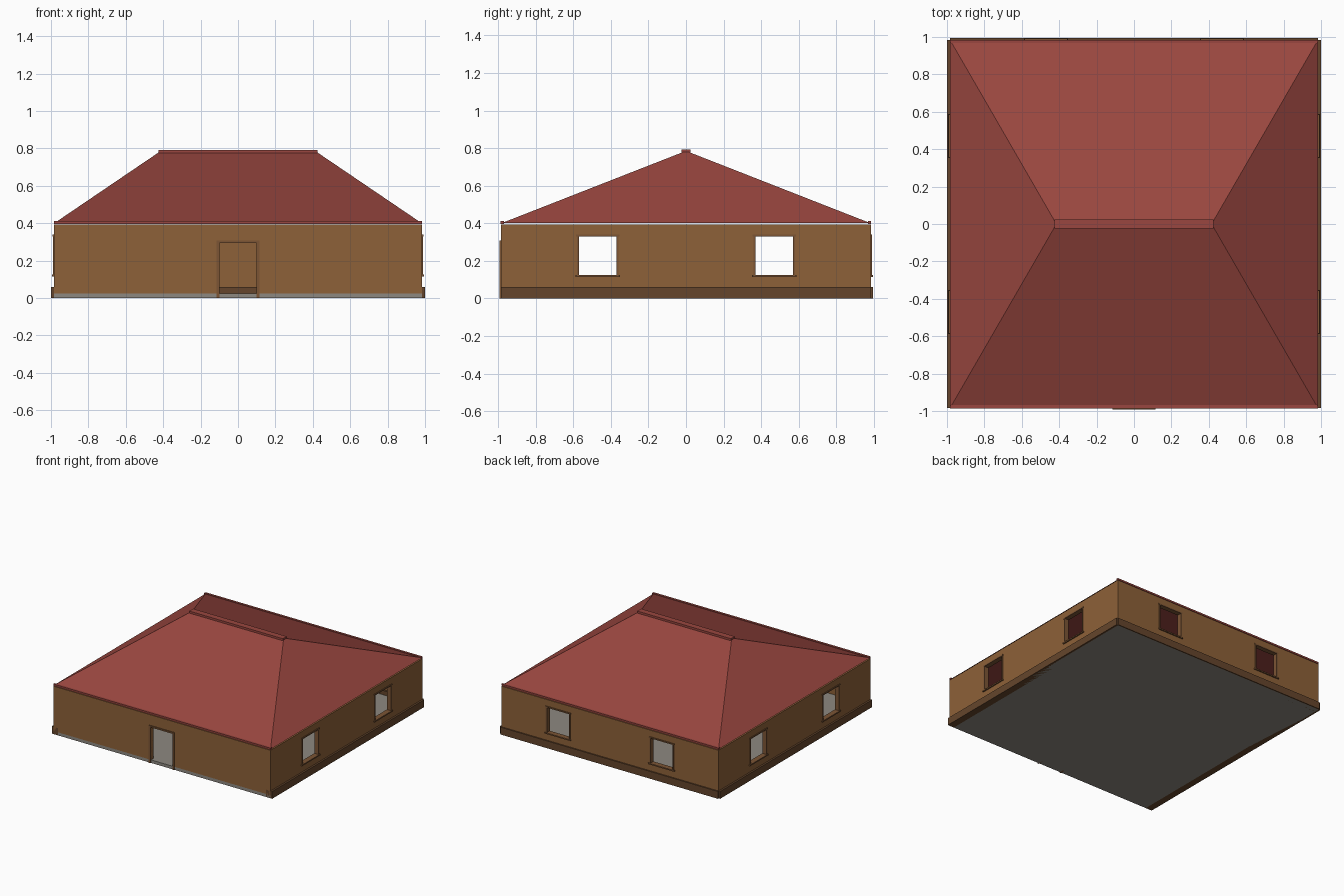
import bpy, bmesh
from mathutils import Vector

if "Cube" in bpy.data.objects:
    bpy.data.objects.remove(bpy.data.objects["Cube"])


def material(name, rgb):
    m = bpy.data.materials.new(name)
    m.diffuse_color = (*rgb, 1)
    m.use_nodes = True
    m.node_tree.nodes["Principled BSDF"].inputs["Base Color"].default_value = m.diffuse_color
    return m


WALL = material("wall_ochre", (0.27, 0.12, 0.04))
TRIM = material("trim_brown", (0.13, 0.06, 0.025))
FRAME = material("frame_brown", (0.2, 0.09, 0.035))
ROOF = material("roof_red", (0.32, 0.062, 0.05))
FLOOR = material("floor_grey", (0.27, 0.25, 0.22))


def box(name, lo, hi, mat=None):
    """Axis-aligned box between two corners."""
    bm = bmesh.new()
    bmesh.ops.create_cube(bm, size=1)
    lo, hi = Vector(lo), Vector(hi)
    for v in bm.verts:
        v.co = (lo + hi) / 2 + v.co * (hi - lo)
    return finish(name, bm, mat)


def finish(name, bm, mat):
    me = bpy.data.meshes.new(name)
    bm.to_mesh(me)
    bm.free()
    ob = bpy.data.objects.new(name, me)
    bpy.context.collection.objects.link(ob)
    if mat:
        me.materials.append(mat)
    return ob


def cut(ob, lo, hi):
    """Subtract a box from an object and discard the cutter."""
    cutter = box("cutter", lo, hi)
    cutter.hide_render = True
    mod = ob.modifiers.new("cut", 'BOOLEAN')
    mod.operation, mod.solver, mod.object = 'DIFFERENCE', 'EXACT', cutter
    bpy.context.view_layer.objects.active = ob
    bpy.ops.object.modifier_apply(modifier=mod.name)
    bpy.data.objects.remove(cutter)


W = 0.985            # outer wall face
T = 0.03             # wall thickness
TOP = 0.393          # wall top
WIN = (0.125, 0.33)  # window bottom and top
FW = 0.01            # frame bar width

# floor slab
box("floor", (-W, -W, 0), (W, W, 0.025), FLOOR)

# wall ring with door and window openings
walls = box("walls", (-W, -W, 0.025), (W, W, TOP), WALL)
cut(walls, (-W + T, -W + T, -1), (W - T, W - T, 1))
cut(walls, (-0.1, -1.1, -1), (0.1, -0.8, 0.295))
for s in (-0.47, 0.47):
    h = 0.1 + FW
    cut(walls, (-1.2, s - h, WIN[0] - FW), (1.2, s + h, WIN[1] + FW))
    cut(walls, (s - h, 0.8, WIN[0] - FW), (s + h, 1.2, WIN[1] + FW))


def oriented(name, side, a0, a1, d0, d1, z0, z1, mat):
    """Box on one wall: a runs along the wall, d is the distance outward."""
    if side == 'back':
        return box(name, (a0, d0, z0), (a1, d1, z1), mat)
    x0, x1 = (d0, d1) if side == 'right' else (-d1, -d0)
    return box(name, (x0, a0, z0), (x1, a1, z1), mat)


for side in ('left', 'right', 'back'):
    # skirting board, showing inside and outside
    out = 0.995 if side == 'back' else 1.0
    oriented(f"skirting_{side}", side, -W, W, 0.942, out, 0, 0.06, TRIM)
    # window frames with sill and head
    for i, c in enumerate((-0.47, 0.47)):
        n = f"window_{side}_{i}"
        for s in (-1, 1):
            e = sorted((c + s * 0.1, c + s * (0.1 + FW)))
            oriented(n + "_jamb", side, *e, W - T - 0.004, W + 0.005,
                     *WIN, FRAME)
        oriented(n + "_head", side, c - 0.115, c + 0.115, W - T - 0.004,
                 W + 0.006, WIN[1], WIN[1] + FW, FRAME)
        oriented(n + "_sill", side, c - 0.118, c + 0.118, W - T - 0.004,
                 W + 0.01, WIN[0] - FW, WIN[0], FRAME)

# door frame
for s in (-1, 1):
    e = sorted((s * 0.1, s * 0.115))
    box("door_jamb", (e[0], -0.993, 0), (e[1], -W + T + 0.004, 0.295), FRAME)
box("door_head", (-0.115, -0.993, 0.295), (0.115, -W + T + 0.004, 0.307), FRAME)

# hip roof
bm = bmesh.new()
E, R, Z0, Z1 = 0.983, 0.415, 0.4, 0.785
a, b, c, d = [bm.verts.new((x * E, y * E, Z0))
              for x, y in ((-1, -1), (1, -1), (1, 1), (-1, 1))]
l, r = [bm.verts.new((x, 0, Z1)) for x in (-R, R)]
for f in ((a, b, r, l), (b, c, r), (c, d, l, r), (d, a, l), (d, c, b, a)):
    bm.faces.new(f)
finish("hip_roof", bm, ROOF)

# ridge cap and eave boards
box("ridge_cap", (-0.425, -0.025, 0.773), (0.425, 0.025, 0.792), ROOF)
box("eave_front", (-W, -W - 0.001, TOP + 0.004), (W, -0.968, 0.411), ROOF)
box("eave_back", (-W, 0.968, TOP + 0.004), (W, W, 0.411), ROOF)
